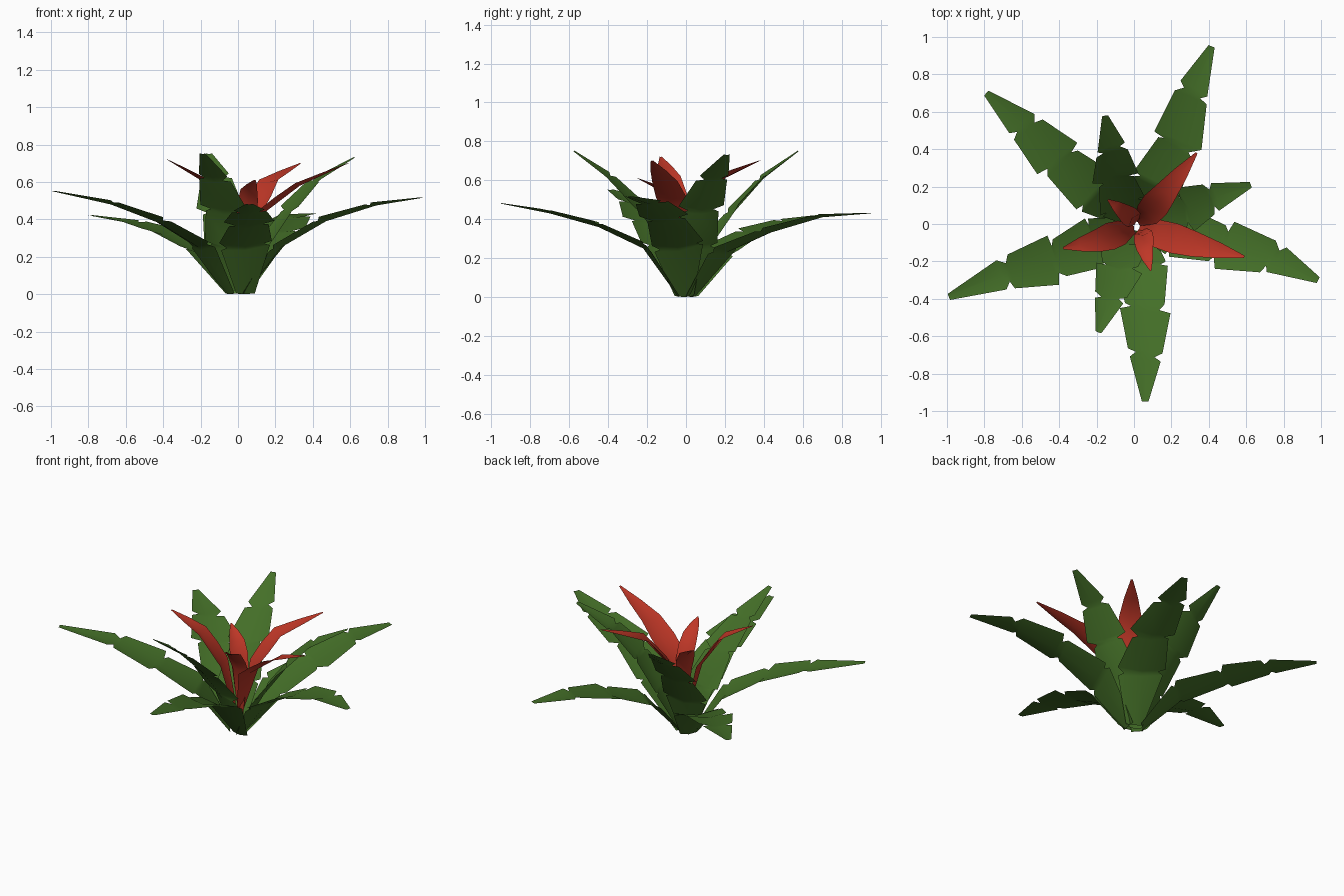
import bpy
import bmesh
import random
from mathutils import Vector

random.seed(4)
cube = bpy.data.objects.get("Cube")
if cube:
    bpy.data.objects.remove(cube, do_unlink=True)


def material(name, rgb):
    mat = bpy.data.materials.new(name)
    mat.use_nodes = True
    mat.diffuse_color = (*rgb, 1)
    mat.node_tree.nodes["Principled BSDF"].inputs["Base Color"].default_value = (*rgb, 1)
    return mat


green = material("leaf_green", (0.058, 0.16, 0.021))
red = material("petal_red", (0.52, 0.038, 0.02))


def frame_at(points, t):
    """Position, sideways and upward directions at path parameter t."""
    i = min(int(t), len(points) - 2)
    pos = points[i].lerp(points[i + 1], t - i)
    a = points[max(i - 1, 0)] if t == i else points[i]
    tangent = (points[i + 1] - a).normalized()
    side = tangent.cross(Vector((0, 0, 1))).normalized()
    return pos, side, side.cross(tangent)


def blade(name, path, profile, mat, scale=1.0, cup=0.1, skew=0.0):
    """Creased strip along a path; profile rows are (parameter, full width)."""
    points = [Vector(p) for p in path]
    end = len(points) - 1
    bm = bmesh.new()
    rows = []
    for t, width in profile:
        shift = skew if 0.5 < t < end - 0.5 else 0
        row = []
        for s in (-1, 0, 1):
            pos, side, up = frame_at(points, t + shift * s)
            half = width * scale / 2
            row.append(bm.verts.new(pos + side * half * s + up * abs(s) * width * cup))
        rows.append(row)
    for low, high in zip(rows, rows[1:]):
        for k in (0, 1):
            bm.faces.new((low[k], low[k + 1], high[k + 1], high[k])).smooth = True
    mesh = bpy.data.meshes.new(name)
    bm.to_mesh(mesh)
    bm.free()
    mesh.materials.append(mat)
    obj = bpy.data.objects.new(name, mesh)
    bpy.context.collection.objects.link(obj)
    return obj


# Notched leaf outline: four tapering sections joined by narrow necks
leaf_profile = [(0, 0.1), (0.94, 0.26), (1, 0.2), (1.06, 0.28), (1.93, 0.21), (2, 0.15),
                (2.08, 0.27), (2.93, 0.185), (3, 0.1), (3.1, 0.165), (4, 0.035)]

# Long arching outer leaves
outer = {
    "back_left_leaf": [(.02, .03, 0), (.12, .21, .23), (.23, .43, .33), (.31, .7, .41), (.415, .95, .43)],
    "back_right_leaf": [(-.04, .03, 0), (-.2, .17, .22), (-.4, .34, .32), (-.58, .52, .38), (-.79, .7, .42)],
    "right_leaf": [(-.05, -.01, 0), (-.21, -.1, .25), (-.42, -.19, .38), (-.68, -.26, .48), (-.99, -.39, .55)],
    "front_leaf": [(.04, -.04, 0), (.04, -.22, .25), (.06, -.45, .36), (.06, -.7, .43), (.06, -.95, .48)],
    "left_leaf": [(.04, -.01, 0), (.23, -.04, .25), (.47, -.11, .39), (.74, -.18, .475), (.985, -.3, .515)],
}
# Steeper inner leaves
inner = {
    "inner_left_leaf": [(.03, .01, .02), (.15, .04, .25), (.28, .08, .44), (.42, .14, .6), (.625, .21, .73)],
    "inner_back_leaf": [(-.03, .03, .02), (-.07, .12, .25), (-.1, .25, .44), (-.12, .4, .61), (-.155, .58, .75)],
    "inner_front_leaf": [(-.02, -.03, .02), (-.05, -.1, .25), (-.08, -.24, .44), (-.13, -.4, .61), (-.19, -.58, .75)],
}
for group, size in ((outer, 1.0), (inner, 0.93)):
    for name, path in group.items():
        blade(name, path, leaf_profile, green, size, 0.09, random.uniform(-0.08, 0.08))

# Smooth pointed petals of the central flower
petal_profile = [(0, 0.04), (0.5, 0.09), (1, 0.14), (1.5, 0.155), (2, 0.13), (2.5, 0.08), (3, 0.012)]
petals = {
    "back_left_petal": ([(.02, .01, .13), (.08, .06, .42), (.17, .17, .6), (.335, .38, .7)], 1.0),
    "right_petal": ([(0, -.03, .13), (-.08, -.05, .43), (-.2, -.09, .61), (-.38, -.13, .72)], 0.95),
    "left_petal": ([(.03, -.02, .13), (.12, -.05, .42), (.33, -.11, .58), (.59, -.175, .7)], 1.05),
    "front_petal": ([(.04, -.03, .13), (.05, -.06, .42), (.06, -.14, .55), (.09, -.25, .61)], 0.7),
    "back_petal": ([(.01, .01, .13), (-.01, .03, .4), (-.06, .07, .53), (-.14, .13, .6)], 0.7),
}
for name, (path, size) in petals.items():
    blade(name, path, petal_profile, red, size, 0.12)
